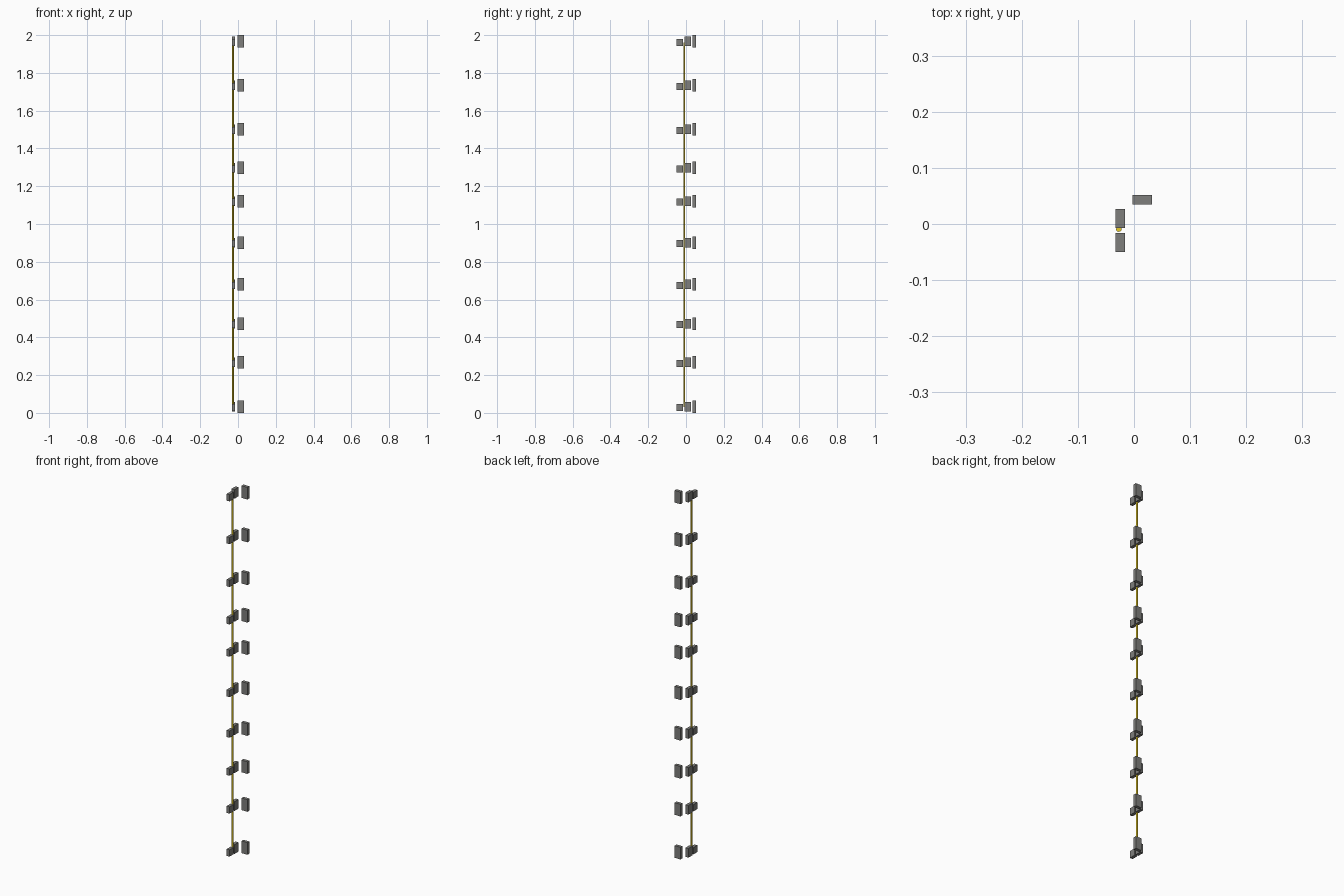
import bpy

if "Cube" in bpy.data.objects:
    bpy.data.objects.remove(bpy.data.objects["Cube"])

def material(name, rgb):
    m = bpy.data.materials.new(name)
    m.diffuse_color = (*rgb, 1)
    m.use_nodes = True
    m.node_tree.nodes["Principled BSDF"].inputs["Base Color"].default_value = m.diffuse_color
    return m

grey = material("mid_grey", (0.21, 0.21, 0.20))
yellow = material("yellow", (0.80, 0.60, 0.02))

def box(name, centre, size):
    bpy.ops.mesh.primitive_cube_add(size=1, location=centre)
    o = bpy.context.object
    o.name = name
    o.scale = size
    o.data.materials.append(grey)

def cable(name, x, y, r, mat):
    bpy.ops.mesh.primitive_cylinder_add(vertices=12, radius=r, depth=1.93, location=(x, y, 0.995))
    o = bpy.context.object
    o.name = name
    o.data.materials.append(mat)
    bpy.ops.object.shade_smooth_by_angle()

# ten levels of three small brackets
for z in (0.033, 0.267, 0.473, 0.680, 0.901, 1.121, 1.297, 1.501, 1.734, 1.967):
    box("back_block", (0.0145, 0.0435, z), (0.035, 0.017, 0.066))
    box("middle_block", (-0.0245, 0.0095, z), (0.017, 0.034, 0.05))
    box("front_block", (-0.0245, -0.033, z - 0.005), (0.017, 0.034, 0.037))

# long vertical cable
cable("yellow_cable", -0.027, -0.009, 0.005, yellow)
